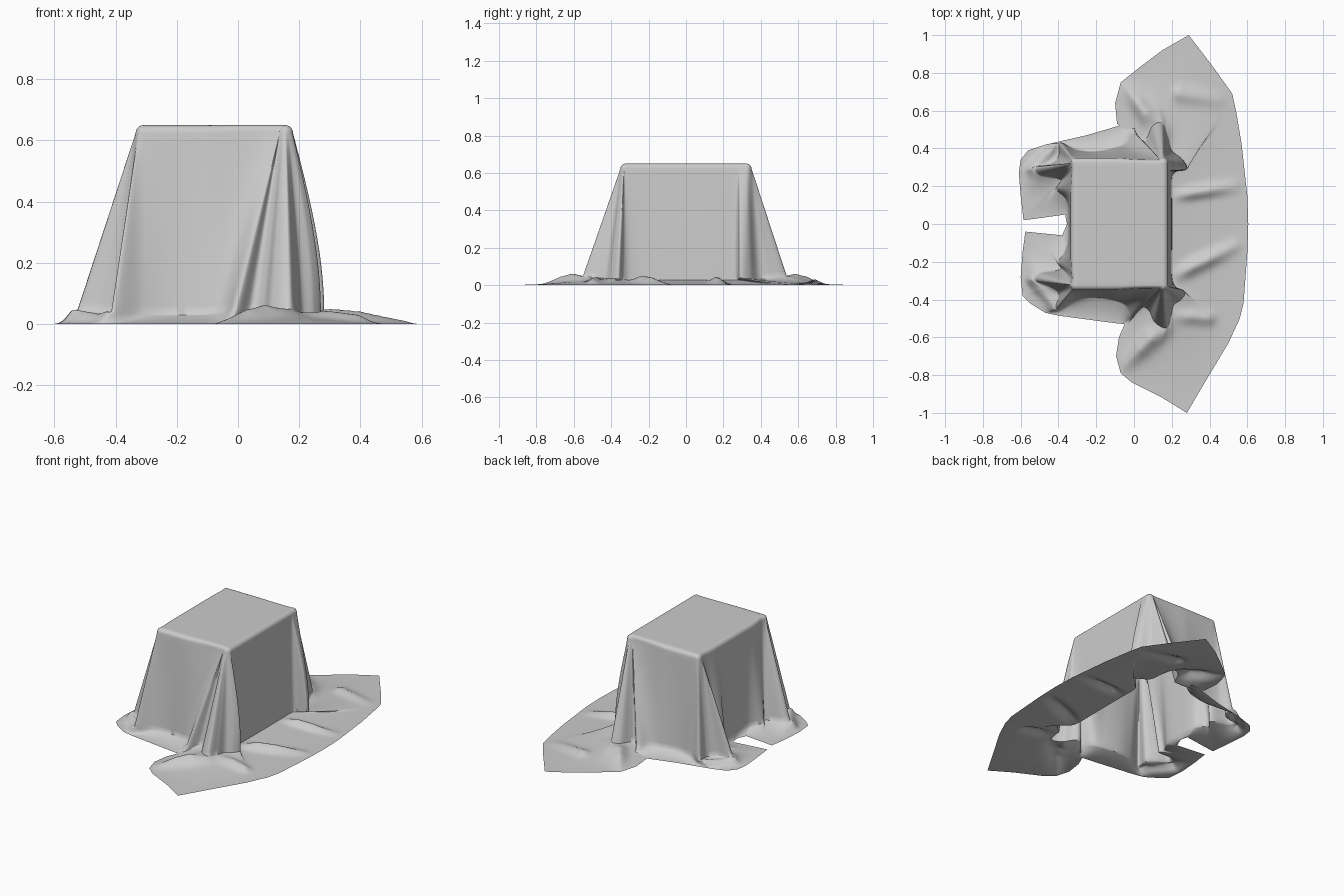
import bpy
import bmesh
import math
from mathutils import Vector

cube = bpy.data.objects.get("Cube")
if cube:
    bpy.data.objects.remove(cube, do_unlink=True)

# Draped block dimensions
X_MIN, X_MAX, Y_HALF, HEIGHT, ROUND = -0.335, 0.18, 0.35, 0.65, 0.026
CENTRE = Vector(((X_MIN + X_MAX) / 2, 0))
STEPS = 12
WALL_ROWS = 20
FLOOR_ROWS = 26

# Stations round the cloth: foot x, foot y, hem x, hem y
BACK = [
    (.20, .12, .60, .15), (.20, .24, .57, .42), (.22, .275, .54, .60),
    (.28, .29, .52, .69), (.26, .34, .42, .83), (.20, .39, .29, 1.0),
    (.18, .46, .15, .92), (.15, .535, .03, .83), (.10, .52, -.07, .75),
    (.07, .46, -.10, .64), (.05, .44, -.09, .53), (0, .48, .01, .54),
    (-.06, .42, -.08, .52), (-.20, .385, -.25, .47), (-.31, .395, -.36, .445),
    (-.39, .43, -.47, .42), (-.40, .36, -.56, .39), (-.44, .32, -.60, .34),
    (-.52, .30, -.61, .27), (-.50, .26, -.60, .15), (-.39, .235, -.585, .02),
    (-.41, .185, -.47, .035), (-.355, .12, -.365, .05),
]
FRONT = [
    (.20, .12, .60, .15), (.20, .27, .58, .42), (.22, .33, .56, .50),
    (.27, .36, .50, .63), (.25, .40, .38, .83), (.21, .43, .28, 1.0),
    (.195, .49, .15, .92), (.17, .55, -.01, .84), (.11, .52, -.07, .79),
    (.08, .46, -.095, .70), (.04, .44, -.08, .60), (-.01, .49, -.05, .53),
    (-.06, .42, -.10, .525), (-.20, .39, -.25, .505), (-.31, .405, -.40, .485),
    (-.41, .45, -.47, .47), (-.40, .37, -.55, .42), (-.45, .33, -.59, .38),
    (-.52, .30, -.60, .28), (-.50, .26, -.59, .15), (-.39, .24, -.575, .04),
    (-.40, .20, -.48, .05), (-.355, .12, -.38, .06),
]

# Wrinkles on the floor: start, end, height, width
WRINKLES = [
    ((.22, .15), (.54, .20), .03, .03), ((.22, -.27), (.54, -.12), .035, .035),
    ((.24, .69), (.45, .66), .022, .035), ((.20, -.48), (.40, -.50), .022, .035),
    ((-.04, .72), (.14, .48), .035, .045), ((-.05, -.75), (.15, -.54), .035, .045),
    ((-.54, .30), (-.42, .41), .02, .03), ((-.54, -.30), (-.42, -.43), .02, .03),
]


def limit(value, low, high):
    return max(low, min(high, value))


def spline(a, b, c, d, t):
    """Smooth curve from b to c."""
    return 0.5 * (2 * b + (c - a) * t + (2 * a - 5 * b + 4 * c - d) * t * t
                  + (3 * b - a - 3 * c + d) * t ** 3)


def block_edge(foot):
    """Point of the block's flat top that a column of cloth hangs from."""
    x, y = foot
    side = math.copysign(1, y)
    if abs(y) > Y_HALF:
        x += (max(X_MAX, x) - x) * limit((x + .1) / .1, 0, 1)
    elif x < X_MIN:
        y += (side * Y_HALF - y) * limit((abs(y) - .18) / .1, 0, 1)
    return Vector((limit(x, X_MIN + ROUND, X_MAX - ROUND),
                   limit(y, ROUND - Y_HALF, Y_HALF - ROUND)))


def wrinkle_height(point):
    total = 0
    for start, end, height, width in WRINKLES:
        a, b = Vector(start), Vector(end)
        along = b - a
        t = limit((point - a).dot(along) / along.length_squared, 0, 1)
        total += height * math.exp(-((point - a - along * t).length / width) ** 2)
    return total


def cloth_column(foot, hem):
    """Points from the top of the block down the wall and out to the hem."""
    edge = block_edge(foot)
    out = (foot - edge).normalized()
    inner = edge.lerp(CENTRE, .06)
    points = [(inner.x, inner.y, HEIGHT)]
    for k in range(6):
        angle = k / 5 * math.pi / 2
        p = edge + out * ROUND * math.sin(angle)
        points.append((p.x, p.y, HEIGHT - ROUND * (1 - math.cos(angle))))
    shoulder = edge + out * ROUND
    foot_z = .025 + .12 * min((foot - shoulder).length, .2)
    # Pleats on the long skirt's side billow outwards
    billow = .5 * limit((foot.x - X_MAX) / .06, 0, 1)
    for k in range(1, WALL_ROWS + 1):
        s = k / WALL_ROWS
        p = shoulder.lerp(foot, s)
        p.x += (foot.x - shoulder.x) * billow * s * (1 - s * s)
        points.append((p.x, p.y, (HEIGHT - ROUND) * (1 - s) + foot_z * s))
    for k in range(1, FLOOR_ROWS + 1):
        u = k / FLOOR_ROWS
        p = foot.lerp(hem, u)
        ripple = wrinkle_height(p) * min(1, u * 4) * min(1, (1 - u) * 2)
        points.append((p.x, p.y, foot_z * (1 - u) ** 2 + ripple))
    return points


# Join both halves into one loop of stations
stations = [(.20, 0, .605, 0)] + BACK + [(-.345, 0, -.355, 0)]
stations += [(fx, -fy, hx, -hy) for fx, fy, hx, hy in reversed(FRONT)]
count = len(stations)
columns = []
for i in range(count):
    near = [stations[(i + k) % count] for k in (-1, 0, 1, 2)]
    for step in range(STEPS):
        t = step / STEPS
        foot = Vector([spline(*(s[axis] for s in near), t) for axis in (0, 1)])
        hem = Vector(near[1][2:]).lerp(Vector(near[2][2:]), t)
        columns.append(cloth_column(foot, hem))

# Cloth surface
bm = bmesh.new()
grid = [[bm.verts.new(p) for p in column] for column in columns]
centre = bm.verts.new((*CENTRE, HEIGHT))
for j, column in enumerate(grid):
    following = grid[(j + 1) % len(grid)]
    bm.faces.new((centre, column[0], following[0]))
    for k in range(len(column) - 1):
        bm.faces.new((column[k], column[k + 1], following[k + 1], following[k]))
bmesh.ops.remove_doubles(bm, verts=bm.verts[:], dist=.00005)
mesh = bpy.data.meshes.new("draped_cloth")
bm.to_mesh(mesh)
bm.free()
cloth = bpy.data.objects.new("draped_cloth", mesh)
bpy.context.collection.objects.link(cloth)

# Cloth colour
grey = bpy.data.materials.new("cloth_grey")
grey.use_nodes = True
colour = (.6, .6, .6, 1)
grey.diffuse_color = colour
for node in grey.node_tree.nodes:
    if node.type == "BSDF_PRINCIPLED":
        node.inputs["Base Color"].default_value = colour
mesh.materials.append(grey)

bpy.ops.object.select_all(action="DESELECT")
cloth.select_set(True)
bpy.context.view_layer.objects.active = cloth
bpy.ops.object.shade_smooth_by_angle(angle=math.radians(60))
